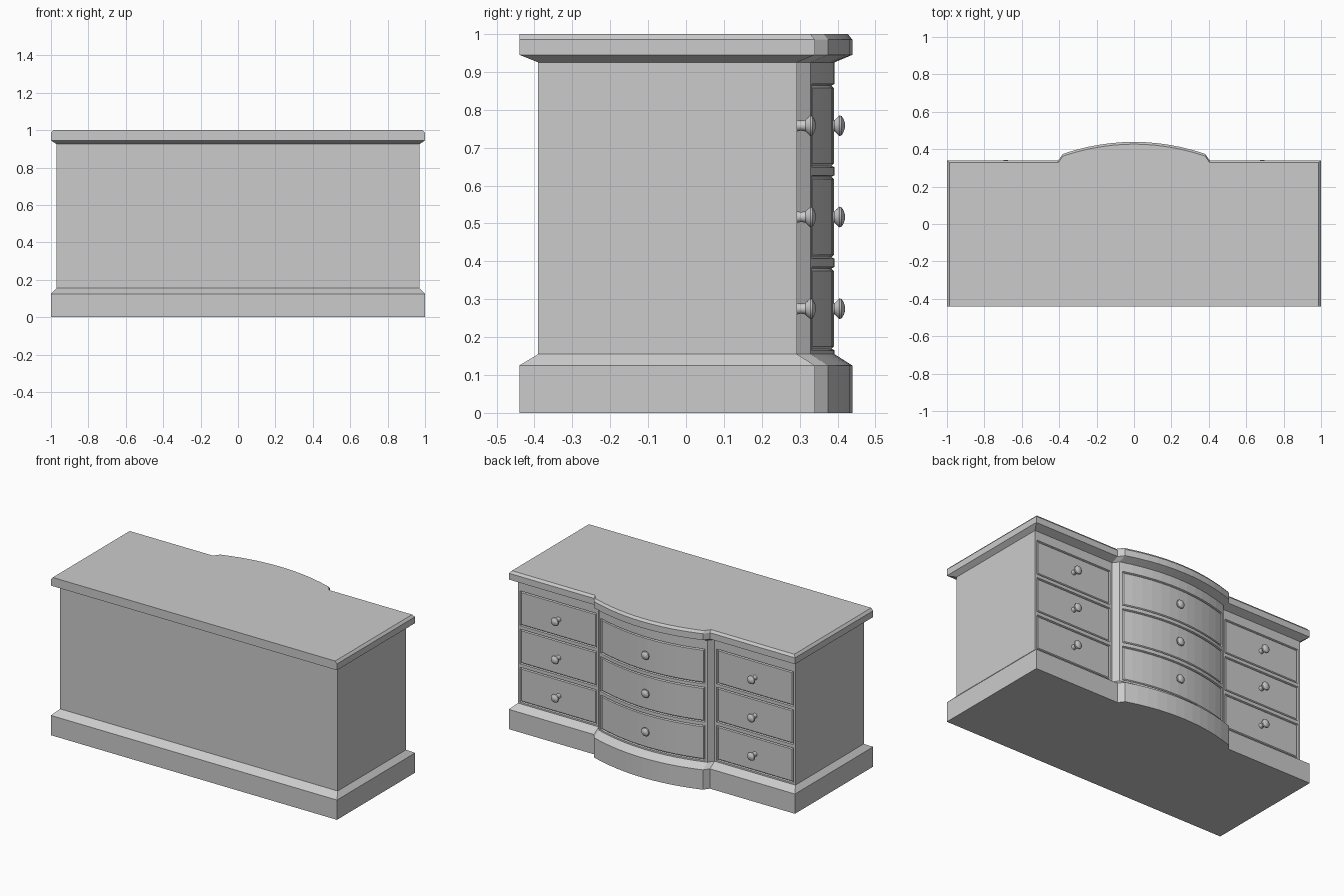
import bpy, bmesh
from math import sin, cos, pi

if "Cube" in bpy.data.objects:
    bpy.data.objects.remove(bpy.data.objects["Cube"])

ROWS = [0.275, 0.517, 0.758]      # drawer centre heights
HALF_H = 0.11
BOW_X, SIDE_IN, SIDE_OUT = 0.365, 0.42, 0.955


def front_y(x):
    """Front face: straight wings with a stepped bow in the middle."""
    if abs(x) > 0.4:
        return 0.34
    return 0.375 + 0.064 * (1 - (x / 0.38) ** 2)


def outline(half_x, back, inset):
    right = [half_x, SIDE_OUT, SIDE_IN, 0.405, 0.38]
    arc = [BOW_X * (1 - i / 6) for i in range(13)]
    xs = right + arc + [-x for x in reversed(right)]
    return [(x, front_y(x) - inset) for x in xs] + [(-half_x, back), (half_x, back)]


def add_object(name, bm):
    bmesh.ops.recalc_face_normals(bm, faces=bm.faces[:])
    me = bpy.data.meshes.new(name)
    bm.to_mesh(me)
    bm.free()
    ob = bpy.data.objects.new(name, me)
    bpy.context.collection.objects.link(ob)
    return ob


def loft(levels):
    """Stack outlines: each level is (half_x, back, inset, z)."""
    bm = bmesh.new()
    rings = [[bm.verts.new((x, y, z)) for x, y in outline(hx, b, i)]
             for hx, b, i, z in levels]
    for a, b in zip(rings, rings[1:]):
        for k in range(len(a)):
            n = (k + 1) % len(a)
            bm.faces.new((a[k], a[n], b[n], b[k]))
    bm.faces.new(rings[0])
    bm.faces.new(rings[-1])
    bmesh.ops.recalc_face_normals(bm, faces=bm.faces[:])
    return bm


# plinth and moulded top
add_object("plinth", loft([(1, -0.44, 0, 0), (1, -0.44, 0, 0.125), (0.97, -0.39, 0.047, 0.155)]))
add_object("top", loft([(0.97, -0.39, 0.047, 0.925), (1, -0.44, 0, 0.945),
                        (1, -0.44, 0, 0.985), (0.987, -0.44, 0.012, 1)]))

# carcass with grooved drawer fronts
zs = [0.155] + [z + s for z in ROWS for s in (-HALF_H, HALF_H)] + [0.925]
body = loft([(0.97, -0.39, 0.047, z) for z in zs])
regions = []
for z in ROWS:
    for lo, hi in ((-SIDE_OUT, -SIDE_IN), (-BOW_X, BOW_X), (SIDE_IN, SIDE_OUT)):
        faces = []
        for f in body.faces:
            c = f.calc_center_median()
            if lo < c.x < hi and abs(c.z - z) < 0.02 and f.normal.y > 0.5:
                faces.append(f)
        regions.append(faces)
for faces in regions:
    for thick, depth in ((0.004, -0.008), (0.006, 0.006)):
        bmesh.ops.inset_region(body, faces=faces, thickness=thick, depth=depth,
                               use_even_offset=True, use_boundary=True)
add_object("carcass", body)

# turned knobs: (distance out, radius)
KNOB = [(-0.004, 0.016), (0.01, 0.013), (0.022, 0.015), (0.03, 0.023), (0.035, 0.0275),
        (0.041, 0.025), (0.046, 0.017), (0.05, 0.005)]


def knob(name, x, y, z, sides=16):
    bm = bmesh.new()
    rings = [[bm.verts.new((x + r * cos(2 * pi * k / sides), y + d,
                            z + r * sin(2 * pi * k / sides))) for k in range(sides)]
             for d, r in KNOB]
    for a, b in zip(rings, rings[1:]):
        for k in range(sides):
            n = (k + 1) % sides
            bm.faces.new((a[k], a[n], b[n], b[k]))
    bm.faces.new(rings[0])
    bm.faces.new(rings[-1])
    ob = add_object(name, bm)
    bpy.ops.object.select_all(action='DESELECT')
    bpy.context.view_layer.objects.active = ob
    ob.select_set(True)
    bpy.ops.object.shade_smooth_by_angle()


for i, z in enumerate(ROWS):
    for side, x, y in (("left", -0.686, 0.293), ("centre", 0, 0.37), ("right", 0.686, 0.293)):
        knob(f"knob_{side}_{i + 1}", x, y, z)
